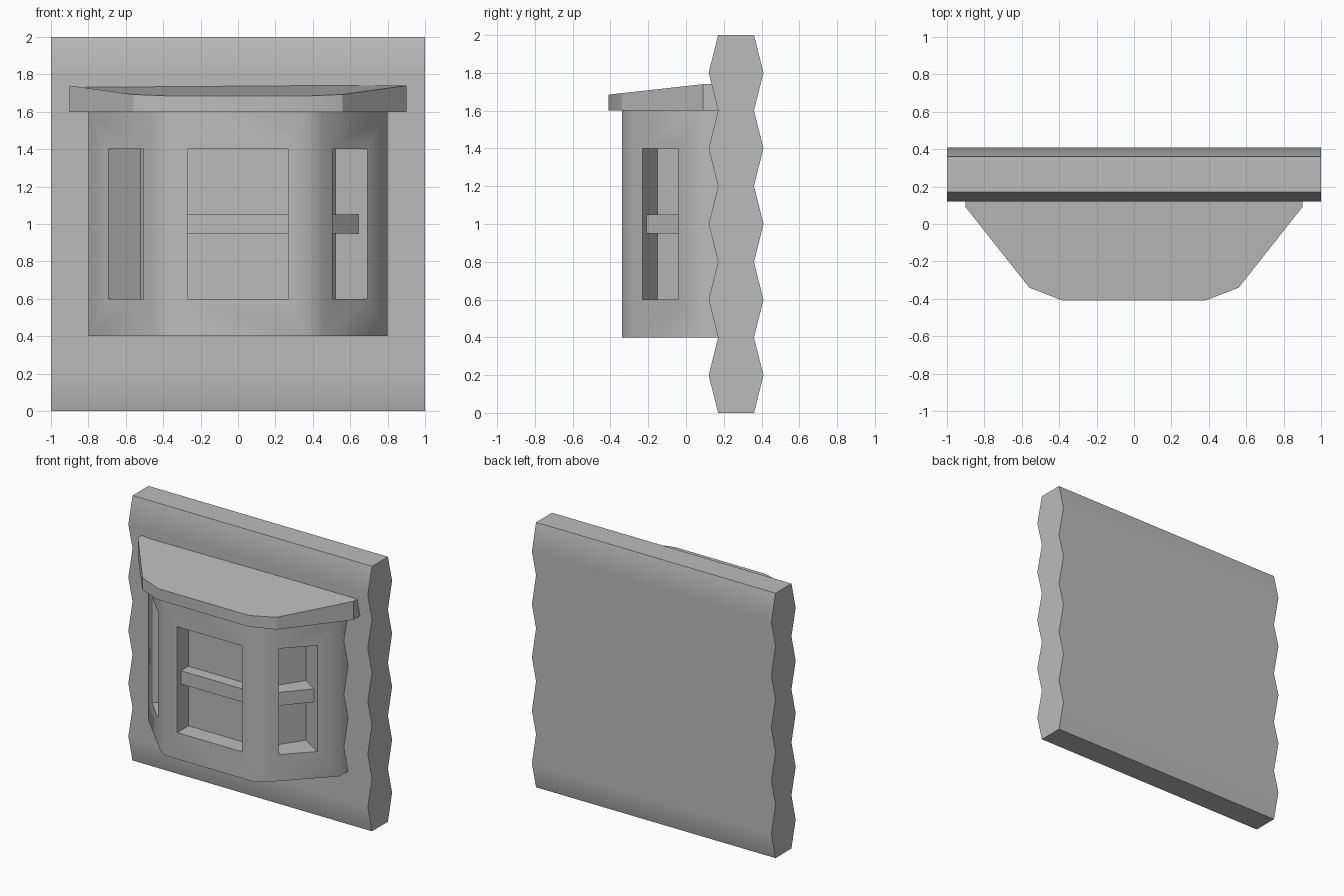
import bpy, bmesh, math
from mathutils import Vector

cube = bpy.data.objects.get("Cube")
if cube:
    bpy.data.objects.remove(cube)

grey = bpy.data.materials.new("plain_grey")
grey.use_nodes = True
colour = (0.5, 0.5, 0.5, 1)
grey.diffuse_color = colour
grey.node_tree.nodes["Principled BSDF"].inputs["Base Color"].default_value = colour


def extrude(name, outline, offset):
    """Solid made by sweeping a closed 3D outline along an offset."""
    bm = bmesh.new()
    face = bm.faces.new([bm.verts.new(p) for p in outline])
    moved = bmesh.ops.extrude_face_region(bm, geom=[face])["geom"]
    bmesh.ops.translate(bm, vec=offset, verts=[v for v in moved if isinstance(v, bmesh.types.BMVert)])
    bmesh.ops.recalc_face_normals(bm, faces=bm.faces)
    mesh = bpy.data.meshes.new(name)
    bm.to_mesh(mesh)
    bm.free()
    mesh.materials.append(grey)
    obj = bpy.data.objects.new(name, mesh)
    bpy.context.collection.objects.link(obj)
    return obj


def prism(name, plan, low, high):
    return extrude(name, [(x, y, low) for x, y in plan], (0, 0, high - low))


def activate(obj):
    bpy.ops.object.select_all(action='DESELECT')
    obj.select_set(True)
    bpy.context.view_layer.objects.active = obj


def smooth(obj, angle):
    activate(obj)
    bpy.ops.object.shade_smooth_by_angle(angle=math.radians(angle))


def both_sides(half):
    return half + [(-x, y) for x, y in reversed(half)]


def cut(target, plan):
    """Sink a window recess into the bay."""
    cutter = prism("window_cutter", plan, 0.6, 1.4)
    cutter.hide_render = True
    mod = target.modifiers.new("window", 'BOOLEAN')
    mod.object, mod.operation, mod.solver = cutter, 'DIFFERENCE', 'EXACT'
    activate(target)
    bpy.ops.object.modifier_apply(modifier=mod.name)
    bpy.data.objects.remove(cutter)


# Rippled wall slab
front = [(-1, 0.12 if i % 2 else 0.17, i * 0.2) for i in range(11)]
back = [(-1, 0.41 if i % 2 else 0.36, i * 0.2) for i in range(11)]
wall = extrude("wall", front + back[::-1], (2, 0, 0))
smooth(wall, 35)

# Bay body with softened corners
bay = prism("bay", both_sides([(0.8, 0.25), (0.8, 0.07), (0.45, -0.287), (0.37, -0.34)]), 0.4, 1.6)

# Front recess, then the two slanted side recesses
cut(bay, [(-0.27, -0.6), (0.27, -0.6), (0.27, -0.205), (-0.27, -0.205)])
inward = Vector((-0.848, 0.53))
near, far = Vector((0.505, -0.23)), Vector((0.69, -0.04))
near_in, far_in = near + inward * 0.151, far + inward * 0.2
side_plan = [near - inward * 0.15, far - inward * 0.15, far_in, near_in]
for sign in (1, -1):
    cut(bay, [(sign * x, y) for x, y in side_plan])
smooth(bay, 50)

# Crossbars of the front and left windows
prism("front_crossbar", [(-0.27, -0.295), (0.27, -0.295), (0.27, -0.2), (-0.27, -0.2)], 0.95, 1.05)
prism("left_crossbar", [near + inward * 0.04, far + inward * 0.053, far_in, near_in], 0.95, 1.05)

# Roof slab, sloping down towards the front
roof = prism("roof", both_sides([(0.9, 0.25), (0.9, 0.09), (0.56, -0.34), (0.38, -0.41)]), 1.6, 1.74)
for v in roof.data.vertices:
    if v.co.z > 1.7:
        v.co.z = 1.74 - 0.11 * max(0, 0.09 - v.co.y)
smooth(roof, 30)
